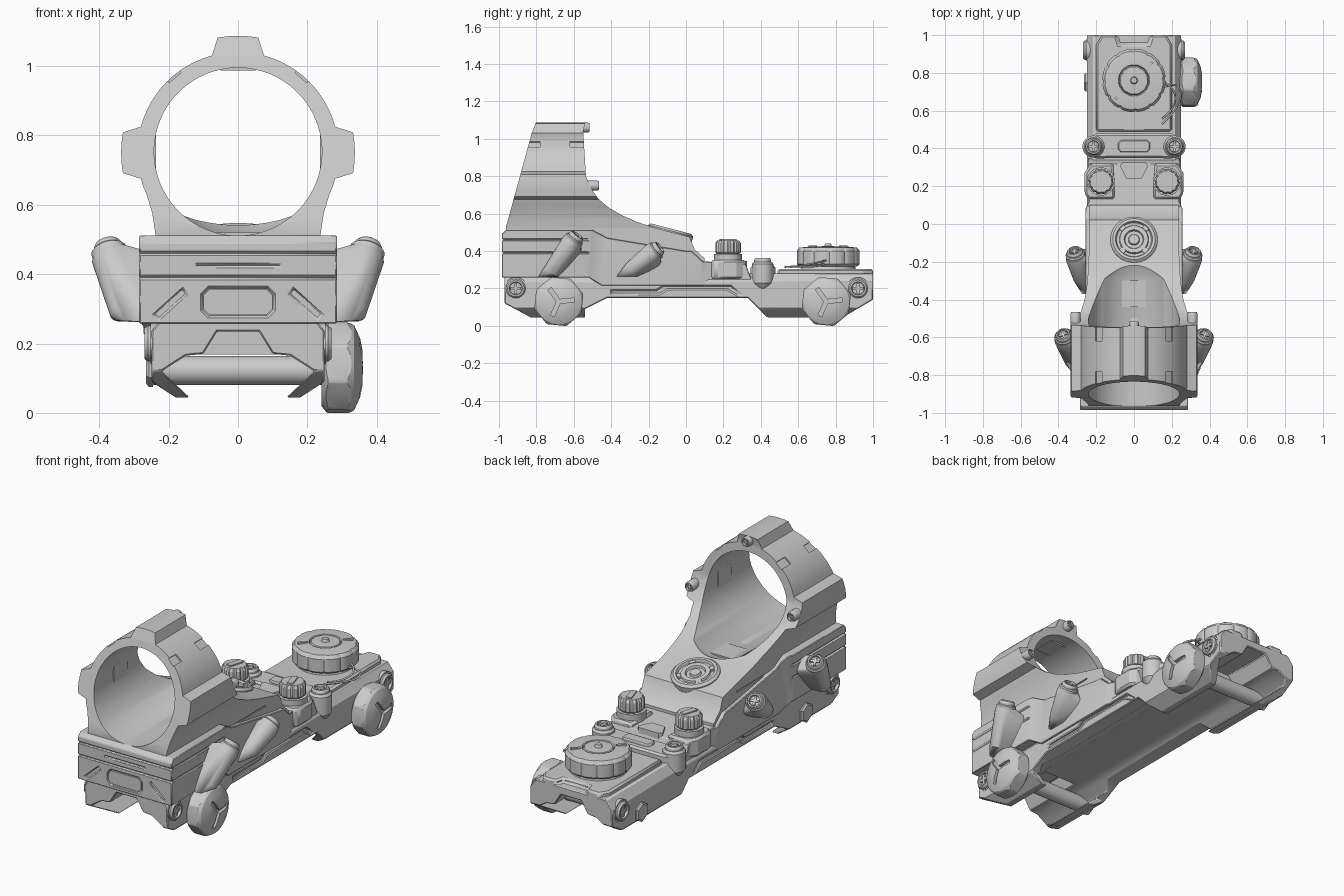
import bpy, bmesh
from math import sin, cos, pi, radians
from mathutils import Vector, Matrix

if "Cube" in bpy.data.objects:
    bpy.data.objects.remove(bpy.data.objects["Cube"])


def make(name, bm, matrix=None):
    bmesh.ops.remove_doubles(bm, verts=bm.verts, dist=1e-5)
    bmesh.ops.recalc_face_normals(bm, faces=bm.faces)
    if matrix:
        bm.transform(matrix)
    me = bpy.data.meshes.new(name)
    bm.to_mesh(me)
    bm.free()
    ob = bpy.data.objects.new(name, me)
    bpy.context.collection.objects.link(ob)
    return ob


def prism(name, pts, axis, a, b):
    """Extrude a 2D outline along an axis from a to b."""
    put = {'x': lambda p, h: (h, p[0], p[1]), 'y': lambda p, h: (p[0], h, p[1]),
           'z': lambda p, h: (p[0], p[1], h)}[axis]
    bm = bmesh.new()
    lo = [bm.verts.new(put(p, a)) for p in pts]
    hi = [bm.verts.new(put(p, b)) for p in pts]
    bm.faces.new(lo)
    bm.faces.new(hi)
    for i in range(len(pts)):
        j = (i + 1) % len(pts)
        bm.faces.new((lo[i], lo[j], hi[j], hi[i]))
    return make(name, bm)


def box(name, loc, size, rot=None):
    bm = bmesh.new()
    bmesh.ops.create_cube(bm, size=1)
    return make(name, bm, Matrix.Translation(loc) @ (rot or Matrix()) @ Matrix.Diagonal((*size, 1)))


def hull(name, pts):
    bm = bmesh.new()
    for p in pts:
        bm.verts.new(p)
    res = bmesh.ops.convex_hull(bm, input=bm.verts)
    bmesh.ops.delete(bm, geom=[g for g in set(res['geom_interior']) if isinstance(g, bmesh.types.BMVert)],
                     context='VERTS')
    return make(name, bm)


def frame(loc, d):
    return Matrix.Translation(loc) @ Vector(d).to_track_quat('Z', 'Y').to_matrix().to_4x4()


def lathe(name, prof, loc, d=(0, 0, 1), seg=32, notch=0, depth=0.94):
    """Spin an (r, h) profile around direction d; optional edge notches."""
    bm = bmesh.new()
    rings = []
    for i in range(seg):
        k = depth if notch and i % notch == 0 else 1
        t = 2 * pi * (i + .5) / seg
        rings.append([bm.verts.new((r * k * cos(t), r * k * sin(t), h)) for r, h in prof])
    for i in range(seg):
        A, B = rings[i], rings[(i + 1) % seg]
        for j in range(len(prof) - 1):
            bm.faces.new((A[j], B[j], B[j + 1], A[j + 1]))
    return make(name, bm, frame(loc, d))


def rod(name, loc, d, r, l, seg=32):
    return lathe(name, [(0, 0), (r, 0), (r, l), (0, l)], loc, d, seg)


def boolean(ob, cutter, op='DIFFERENCE'):
    m = ob.modifiers.new('cut', 'BOOLEAN')
    m.object, m.operation, m.solver = cutter, op, 'EXACT'
    bpy.context.view_layer.objects.active = ob
    bpy.ops.object.modifier_apply(modifier=m.name)
    bpy.data.objects.remove(cutter)


def bevel(ob, w=.006):
    m = ob.modifiers.new('bevel', 'BEVEL')
    m.width, m.limit_method, m.angle_limit = w, 'ANGLE', radians(35)


def sym(half):
    return half + [(-x, y) for x, y in reversed(half)]


def screw(name, loc, d, r=.05):
    lathe(name, [(0, -.02), (r, -.02), (r, .01), (r * .85, .02), (r * .68, .02),
                 (r * .62, .006), (0, .006)], loc, d, 24)
    for a in (0, pi / 2):
        m = frame(loc, d) @ Matrix.Rotation(a, 4, 'Z')
        box(name + '_cross', m @ Vector((0, 0, .008)), (r * 1.1, r * .28, .014), m.to_3x3().to_4x4())


# rail clamp base: cross-section trimmed by side profile
base = prism('rail_base', sym([(.06, .235), (.1, .17), (.15, .165), (.22, .12), (.14, .045),
             (.18, .045), (.25, .09), (.25, .235), (.215, .28)]), 'y', -1.1, 1.1)
boolean(base, prism('c', [(-.97, .266), (-.97, .12), (-.82, .04), (-.54, .04), (-.54, .09), (-.42, .15),
        (.33, .15), (.44, .04), (.83, .04), (1, .14), (1, .3), (-.4, .3), (-.45, .266)], 'x', -.5, .5), 'INTERSECT')
for s in (1, -1):
    boolean(base, prism('c', [(-.4, .17), (-.14, .17), (-.1, .195), (.22, .195), (.27, .165), (.3, .165),
            (.24, .215), (-.12, .215), (-.16, .19), (-.4, .19)], 'x', s * .235, s * .3))
bevel(base)
prism('channel_floor', sym([(.115, .168), (.07, .25)]), 'y', -.6, .7)

# main housing
house = prism('housing', sym([(.285, -.985), (.285, -.53), (.258, -.46), (.258, .08), (.24, .12),
              (.24, .35)]), 'z', .2, .6)
boolean(house, prism('c', [(-.985, .258), (-.985, .49), (-.965, .512), (-.5, .512), (-.42, .47), (0, .4),
        (.03, .4), (.09, .345), (.32, .33), (.35, .25), (.3, .215), (-.45, .215), (-.52, .258)],
        'x', -.5, .5), 'INTERSECT')
for z in (.39, .425, .46):
    boolean(house, box('c', (0, -.985, z), (.6 if z != .425 else .24, .016, .007)))
    if z != .425:
        for s in (1, -1):
            boolean(house, box('c', (s * .285, -.72, z), (.014, .5, .007)))
for s in (1, -1):
    boolean(house, box('c', (s * .195, -.985, .315), (.11, .02, .022), Matrix.Rotation(s * radians(42), 4, 'Y')))
boolean(house, prism('c', sym([(.085, .277), (.105, .297), (.105, .342), (.085, .362)]), 'y', -1, -.974))
prism('front_panel', sym([(.082, .283), (.099, .3), (.099, .339), (.082, .356)]), 'y', -.982, -.96)
bevel(house, .004)

# window hood: ring outline with three pads, bored and trimmed by side profile
ring = []
for a in range(-25, 206, 5):
    near = min(abs(a - k) for k in (0, 90, 180))
    r = .29 + .047 * max(0, min(1, (15 - near) / 5))
    ring.append((r * cos(radians(a)), .75 + r * sin(radians(a))))
neck = [(.247, .575), (.238, .515), (.238, .33)]
hood = prism('window_hood', [(-x, z) for x, z in neck] + neck[::-1] + ring, 'y', -1.1, .3)
boolean(hood, prism('c', [(-.962, .3), (-.962, .53), (-.825, 1.03), (-.79, 1.12), (-.53, 1.12), (-.55, 1.04),
        (-.535, .8), (-.51, .74), (-.47, .68), (-.41, .63), (-.34, .59), (-.26, .555), (-.17, .525),
        (.02, .475), (.045, .41), (.1, .36), (.1, .3)], 'x', -.5, .5), 'INTERSECT')
boolean(hood, lathe('c', [(0, 0), (.242, 0), (.242, .86), (.2, .96), (0, .96)], (0, -1.15, .753), (0, 1, 0), 72))
for a in (50, 130):
    d = Vector((cos(radians(a)), 0, sin(radians(a))))
    for y, l in ((-.57, .1), (-.82, .08)):
        boolean(hood, box('c', Vector((0, y, .75)) + d * .293, (.022, l, .045), Matrix.Rotation(-radians(a), 4, 'Y')))
for s in (1, -1):
    boolean(hood, box('c', (s * .238, -.35, .46), (.012, .5, .008)))
for a in (0, 90, 180):
    d = Vector((cos(radians(a)), 0, sin(radians(a))))
    p = Vector((0, -.64, .75)) + d * .31
    rod('hood_pin', p, (0, 1, 0), .027, .15 if a != 90 else .1, 20)
    screw('hood_pin_screw', p + Vector((0, .155 if a != 90 else .105, 0)), (0, 1, 0), .027)
    box('inner_pad', Vector((0, -.68, .75)) + d * .242, (.01, .12, .1), Matrix.Rotation(-radians(a), 4, 'Y'))
box('emitter_window', (0, -.37, .51), (.13, .14, .02))

# tilted adjustment turret on the saddle
up = Vector((0, .26, 1)).normalized()
pivot = Vector((0, -.085, .498))
lathe('turret', [(0, -.06), (.125, -.06), (.125, .01), (.112, .022), (.098, .022), (.092, .008), (.078, .008),
      (.074, .018), (.052, .018), (.047, .006), (.03, .006), (.026, .018), (0, .018)], pivot, up, 48)
for a in range(4):
    m = frame(pivot, up) @ Matrix.Rotation(a * pi / 2 + .78, 4, 'Z')
    box('turret_tooth', m @ Vector((.085, 0, .012)), (.02, .03, .016), m.to_3x3().to_4x4())

# slanted bolt barrels blended into the housing sides
for s in (1, -1):
    for lo, hi, front in (((.325, -.72, .29), (.37, -.6, .46), -.79), ((.275, -.29, .3), (.31, -.165, .4), -.37)):
        lo, hi = Vector((s * lo[0], *lo[1:])), Vector((s * hi[0], *hi[1:]))
        d = (hi - lo).normalized()
        pts = []
        for c, r in ((lo, .045), (hi - d * .02, .056), (hi, .05)):
            pts += [frame(c, d) @ Vector((r * cos(k * pi / 10), r * sin(k * pi / 10), 0)) for k in range(20)]
        for p in pts:
            p.z = max(p.z, .262)
        pts.append(Vector((lo.x, front, .265)))
        hull('bolt_barrel', pts + [Vector((s * .24, p.y, max(.262, p.z - .03))) for p in pts])
        lathe('barrel_rim', [(0, -.02), (.052, -.02), (.052, .008), (.046, .014), (0, .014)], hi, d, 28)
        screw('barrel_screw', hi + d * .014, d, .042)

# clamp bolts, nuts and dome knobs on the right side
for y in (-.68, .75):
    rod('clamp_bolt', (-.245, y, .122), (1, 0, 0), .042, .49)
    lathe('clamp_nut', [(0, 0), (.055, 0), (.055, .012), (.045, .02), (0, .02)], (-.245, y, .13), (-1, 0, 0), 6)
    knob = lathe('clamp_knob', [(0, 0), (.11, 0), (.135, .02), (.135, .075), (.122, .095), (.085, .112), (.05, .119),
                 (0, .12)], (.24, y, .13), (1, 0, 0), 48)
    boolean(knob, prism('c', [(y + .137 * cos(k * pi / 4 + .3), .13 + .137 * sin(k * pi / 4 + .3))
            for k in range(8)], 'x', .1, .5), 'INTERSECT')
    for k in range(3):
        t = k * 2 * pi / 3 + .1
        boolean(knob, box('c', (.357, y + .042 * cos(t), .13 + .042 * sin(t)), (.03, .085, .022),
                Matrix.Rotation(t, 4, 'X')))

# corner screws on the base sides
for s in (1, -1):
    for y in (-.91, .92):
        rod('corner_boss', (s * .2, y, .2), (s, 0, 0), .06, .052, 28)
        screw('corner_screw', (s * .25, y, .2), (s, 0, 0), .052)

# rear battery deck and cap
deck = prism('battery_deck', sym([(.2, .49), (.2, .95), (.17, 1)]), 'z', .24, .305)
boolean(deck, prism('c', sym([(.08, .95), (.11, 1.05)]), 'z', .28, .4))
bevel(deck, .01)
lathe('battery_collar', [(0, 0), (.15, 0), (.14, .04), (0, .04)], (0, .76, .295), seg=48)
lathe('battery_cap', [(0, 0), (.155, 0), (.168, .012), (.168, .082), (.155, .1), (.1, .106), (.083, .106), (.078, .096),
      (.072, .106), (.02, .108), (.015, .122), (0, .122)], (0, .76, .318), seg=72, notch=6, depth=.965)
for a in (45, 225):
    box('cap_mark', (.115 * cos(radians(a)), .76 + .115 * sin(radians(a)), .424), (.05, .014, .01),
        Matrix.Rotation(radians(a), 4, 'Z'))

# cross bridge with end screws
bridge = prism('cross_bridge', sym([(.13, .35), (.2, .345), (.235, .37), (.235, .455), (.2, .478), (.13, .478)]),
               'z', .22, .322)
bevel(bridge, .01)
bevel(prism('bridge_pad', sym([(.07, .38), (.085, .395), (.085, .43), (.07, .445)]), 'z', .3, .335), .005)
for s in (1, -1):
    lathe('bridge_post', [(0, 0), (.035, 0), (.058, .03), (.058, .13), (.048, .142), (0, .142)], (s * .215, .41, .2))
    screw('bridge_screw', (s * .215, .41, .342), (0, 0, 1), .046)
    # small ribbed dials on shoulders
    bevel(prism('dial_shoulder', [(s * x, y) for x, y in ((.1, .13), (.24, .13), (.262, .16), (.262, .27), (.23, .32),
          (.11, .32))], 'z', .25, .352), .012)
    rod('dial_post', (s * .175, .225, .3), (0, 0, 1), .075, .083)
    lathe('dial', [(0, 0), (.058, 0), (.068, .01), (.068, .06), (.058, .075), (0, .075)],
          (s * .175, .225, .382), seg=48, notch=4, depth=.92)
    box('dial_slot_bar', (s * .175, .225, .459), (.03, .085, .01), Matrix.Rotation(s * .3, 4, 'Z'))
prism('center_panel', sym([(.04, .24), (.075, .31), (.06, .325)]), 'z', .3, .348)

# cap tether wire
for pts in ([(.15, .72, .34), (.23, .76, .33), (.27, .68, .31), (.22, .6, .32), (.15, .53, .315)],
            [(.16, .75, .35), (.24, .71, .34), (.24, .62, .32), (.15, .56, .315)]):
    cu = bpy.data.curves.new('tether_wire', 'CURVE')
    cu.dimensions, cu.bevel_depth, cu.bevel_resolution = '3D', .005, 2
    sp = cu.splines.new('NURBS')
    sp.points.add(len(pts) - 1)
    for q, p in zip(sp.points, pts):
        q.co = (*p, 1)
    sp.use_endpoint_u = True
    bpy.context.collection.objects.link(bpy.data.objects.new('tether_wire', cu))

# smooth shading with sharp edges kept
for ob in bpy.context.scene.objects:
    ob.select_set(ob.type == 'MESH')
bpy.context.view_layer.objects.active = base
bpy.ops.object.shade_smooth_by_angle(angle=radians(30))
